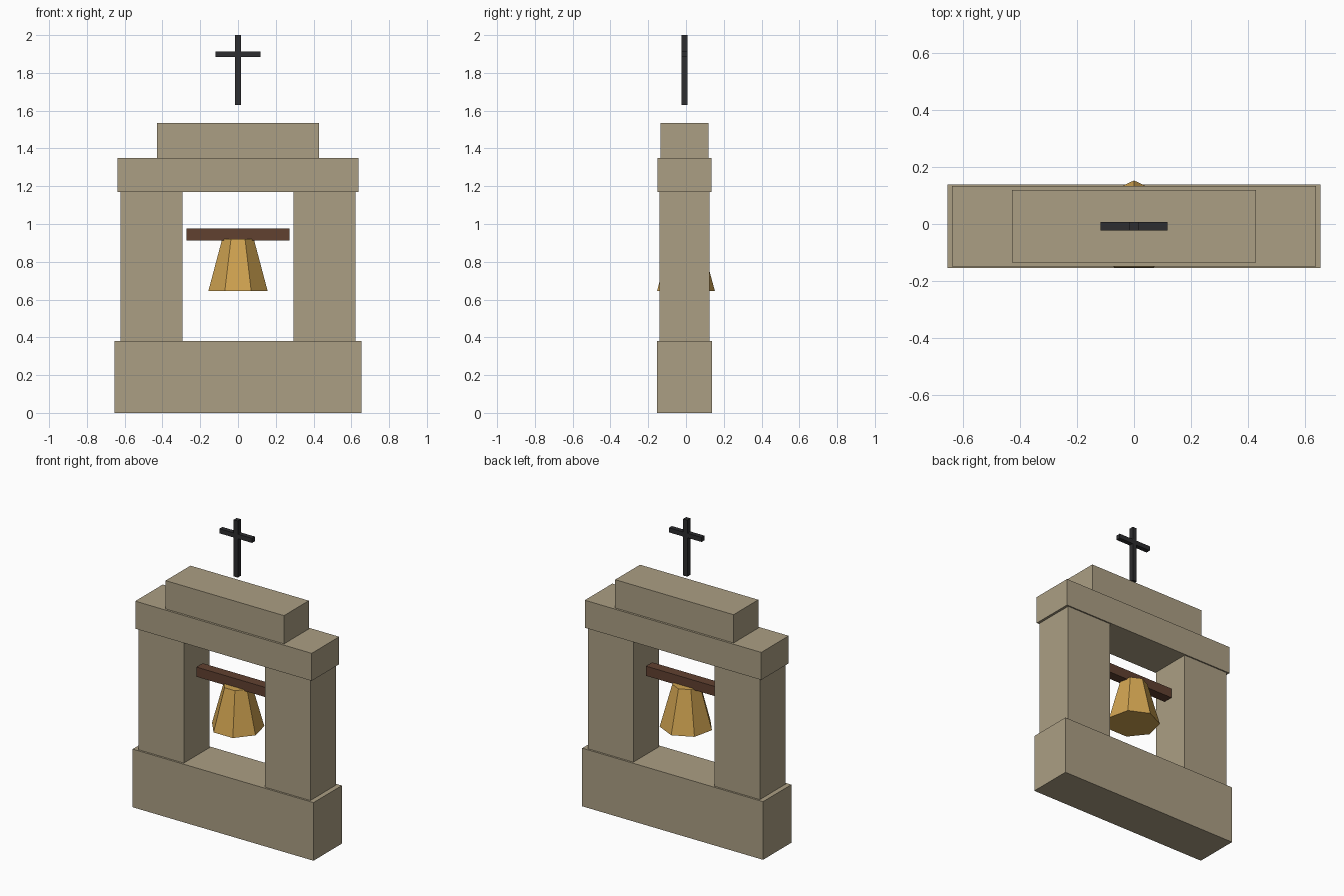
import bpy
import bmesh
from mathutils import Matrix, Vector

default = bpy.data.objects.get("Cube")
if default:
    bpy.data.objects.remove(default, do_unlink=True)

Y = -0.008  # shared depth centre of every part


def material(name, rgb):
    mat = bpy.data.materials.new(name)
    mat.use_nodes = True
    mat.diffuse_color = (*rgb, 1)
    mat.node_tree.nodes["Principled BSDF"].inputs["Base Color"].default_value = (*rgb, 1)
    return mat


stone = material("sandstone", (0.41, 0.345, 0.23))
wood = material("dark_wood", (0.12, 0.053, 0.03))
brass = material("brass", (0.62, 0.36, 0.08))
iron = material("black_iron", (0.026, 0.026, 0.029))


def add_object(name, bm, mat):
    mesh = bpy.data.meshes.new(name)
    bm.to_mesh(mesh)
    bm.free()
    mesh.materials.append(mat)
    obj = bpy.data.objects.new(name, mesh)
    bpy.context.collection.objects.link(obj)
    return obj


def block(name, x, z, depth, mat):
    """Box spanning the x and z ranges, centred in depth."""
    bm = bmesh.new()
    centre = Vector((sum(x) / 2, Y, sum(z) / 2))
    size = Vector((x[1] - x[0], depth, z[1] - z[0]))
    bmesh.ops.create_cube(bm, size=1, matrix=Matrix.Translation(centre) @ Matrix.Diagonal(size).to_4x4())
    return add_object(name, bm, mat)


# Stone frame
block("base", (-0.654, 0.654), (0, 0.38), 0.292, stone)
block("left_pillar", (0.293, 0.622), (0.38, 1.17), 0.267, stone)
block("right_pillar", (-0.622, -0.293), (0.38, 1.17), 0.267, stone)
block("lintel", (-0.638, 0.638), (1.17, 1.35), 0.284, stone)
block("cap", (-0.428, 0.428), (1.35, 1.535), 0.256, stone)

# Wooden bar carrying the bell
block("bell_yoke", (-0.273, 0.273), (0.912, 0.975), 0.065, wood)

# Seven-sided bell, one corner pointing to the back
bottom, top = 0.645, 0.92
bm = bmesh.new()
bmesh.ops.create_cone(bm, cap_ends=True, segments=7, radius1=0.161, radius2=0.086,
                      depth=top - bottom,
                      matrix=Matrix.Translation((0, Y, (bottom + top) / 2)))
add_object("bell", bm, brass)

# Iron cross floating above the cap
block("cross_upright", (-0.015, 0.015), (1.63, 2.0), 0.031, iron)
block("cross_arm", (-0.118, 0.118), (1.884, 1.914), 0.03, iron)
